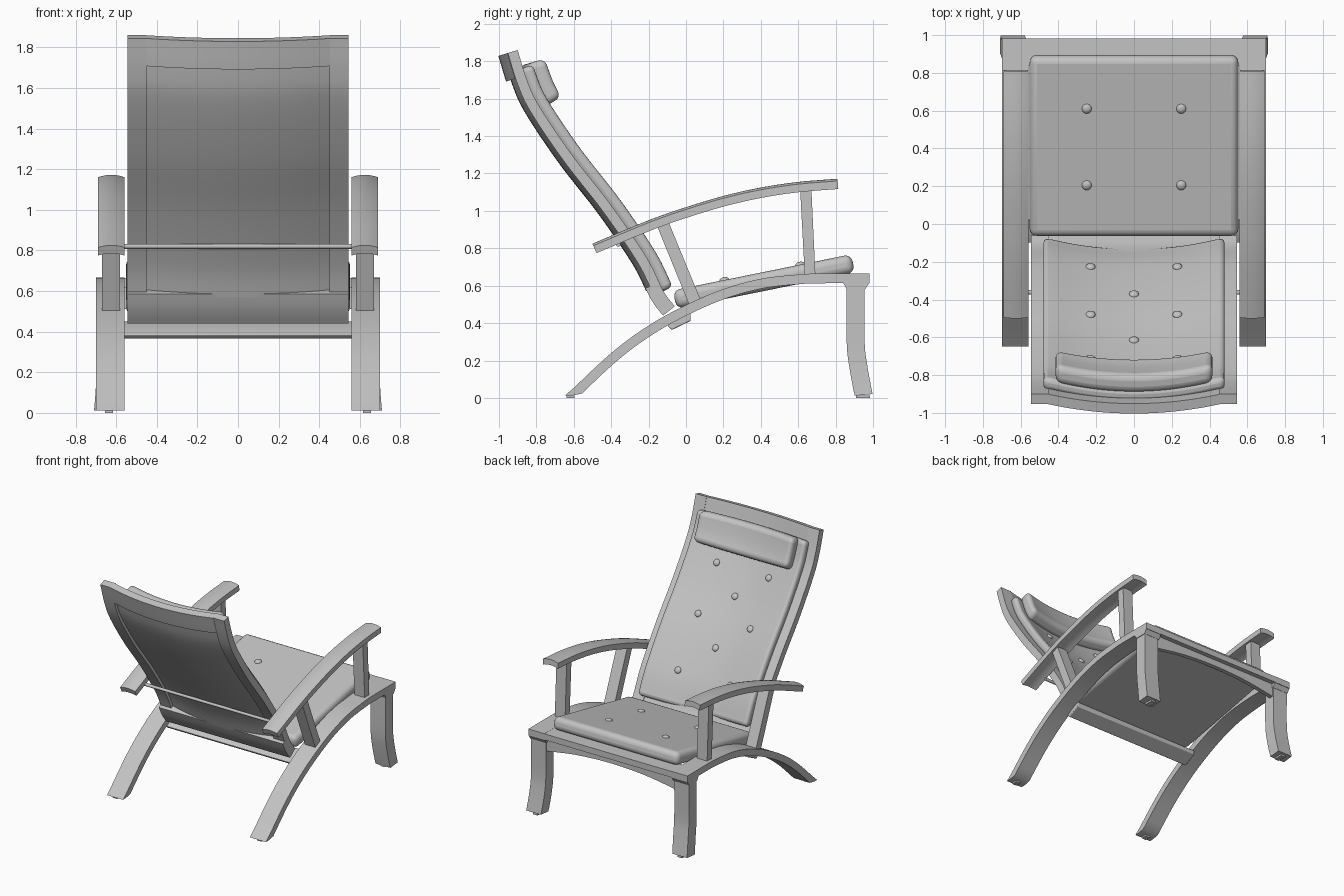
import bpy, bmesh, math
from mathutils import Vector

cube = bpy.data.objects.get("Cube")
if cube:
    bpy.data.objects.remove(cube)

grey = bpy.data.materials.new("plain grey")
grey.use_nodes = True
COLOUR = (0.55, 0.55, 0.55, 1)
grey.diffuse_color = COLOUR
grey.node_tree.nodes["Principled BSDF"].inputs["Base Color"].default_value = COLOUR


def spline(points, steps=12):
    """Smooth path through (y, z) points."""
    p = [Vector(q) for q in points]
    p = [2 * p[0] - p[1]] + p + [2 * p[-1] - p[-2]]
    out = []
    for a, b, c, d in zip(p, p[1:], p[2:], p[3:]):
        for i in range(steps):
            t = i / steps
            out.append(0.5 * (2 * b + (c - a) * t + (2 * a - 5 * b + 4 * c - d) * t * t
                              + (3 * b - a - 3 * c + d) * t ** 3))
    return out + [p[-2]]


def at(path, v):
    """Point and normal at fraction v of a path."""
    f = min(max(v, 0), 1) * (len(path) - 1)
    i = min(int(f), len(path) - 2)
    lo, hi = path[max(i - 1, 0)], path[min(i + 2, len(path) - 1)]
    d = (hi - lo).normalized()
    return path[i].lerp(path[i + 1], f - i), Vector((-d.y, d.x))


def find(path, axis, value):
    i = min(range(len(path)), key=lambda k: abs(path[k][axis] - value))
    return i / (len(path) - 1)


def finish(name, bm, bevel=0.0, segments=2):
    bmesh.ops.recalc_face_normals(bm, faces=bm.faces)
    mesh = bpy.data.meshes.new(name)
    bm.to_mesh(mesh)
    bm.free()
    mesh.materials.append(grey)
    ob = bpy.data.objects.new(name, mesh)
    bpy.context.collection.objects.link(ob)
    bpy.ops.object.select_all(action="DESELECT")
    bpy.context.view_layer.objects.active = ob
    ob.select_set(True)
    if bevel:
        m = ob.modifiers.new("rounded edges", "BEVEL")
        m.width, m.segments, m.limit_method = bevel, segments, "ANGLE"
        m.angle_limit = math.radians(45)
    bpy.ops.object.shade_smooth_by_angle(angle=math.radians(35))
    return ob


def strip(name, path, xs, ns, vs=(0, 1), bow=None, nx=1, nv=20, bevel=0.0, segments=2):
    """Solid that follows a path, between two x values and two normal offsets."""
    bm = bmesh.new()
    bmesh.ops.create_grid(bm, x_segments=nx, y_segments=nv, size=0.5)
    new = bmesh.ops.extrude_face_region(bm, geom=bm.faces[:])["geom"]
    for v in new:
        if isinstance(v, bmesh.types.BMVert):
            v.co.z = 1
    for v in bm.verts:
        x = xs[0] + (xs[1] - xs[0]) * (v.co.x + 0.5)
        p, n = at(path, vs[0] + (vs[1] - vs[0]) * (v.co.y + 0.5))
        p = p + n * (ns[0] + (ns[1] - ns[0]) * v.co.z + (bow(x) if bow else 0))
        v.co = (x, p.x, max(p.y, 0.012))
    return finish(name, bm, bevel, segments)


def prism(name, outline, x0, x1, bevel=0.0):
    """Side outline of (y, z) points pushed through from x0 to x1."""
    bm = bmesh.new()
    face = bm.faces.new([bm.verts.new((x0, y, z)) for y, z in outline])
    new = bmesh.ops.extrude_face_region(bm, geom=[face])["geom"]
    bmesh.ops.translate(bm, vec=(x1 - x0, 0, 0),
                        verts=[v for v in new if isinstance(v, bmesh.types.BMVert)])
    return finish(name, bm, bevel)


def block(name, x, y, z):
    return prism(name, [(y[0], z[0]), (y[1], z[0]), (y[1], z[1]), (y[0], z[1])], *x)


def button(name, place, normal):
    bm = bmesh.new()
    bmesh.ops.create_uvsphere(bm, u_segments=16, v_segments=8, radius=0.026)
    bmesh.ops.scale(bm, vec=(1, 1, 0.6), verts=bm.verts)
    ob = finish(name, bm)
    ob.location = place
    ob.rotation_euler = normal.to_track_quat("Z", "Y").to_euler()


# Paths seen from the side
rail_path = spline([(-0.648, 0.008), (-0.4, 0.24), (-0.2, 0.387), (0, 0.497), (0.2, 0.582),
                    (0.4, 0.637), (0.6, 0.66), (0.72, 0.665), (0.982, 0.665)])
arm_path = spline([(-0.5, 0.825), (-0.2, 0.95), (0, 1.02), (0.2, 1.08), (0.4, 1.125),
                   (0.6, 1.155), (0.81, 1.172)])
leg_path = spline([(0.907, 0.59), (0.907, 0.3), (0.922, 0.165), (0.95, 0.012)])
back_path = spline([(-0.06, 0.49), (-0.12, 0.57), (-0.21, 0.75), (-0.4, 1.03), (-0.61, 1.3),
                    (-0.785, 1.56), (-0.85, 1.7), (-0.9, 1.86)])


# Legs, rails, arms and posts on both sides
for side, s in (("left", 1), ("right", -1)):
    wide = (s * 0.558, s * 0.7)
    strip(side + "_rear_leg_and_seat_rail", rail_path, wide, (-0.052, 0), nv=36)
    leg = strip(side + "_front_leg", leg_path, (s * 0.565, s * 0.695), (-0.048, 0.048), nv=14)
    for v in leg.data.vertices:
        v.co.x += s * 0.015 * max(0, 1 - v.co.z / 0.3) ** 2
    prism(side + "_leg_cap", [(0.86, 0.58), (0.957, 0.58), (0.98, 0.616), (0.84, 0.616)],
          s * 0.558, s * 0.7)
    block(side + "_front_glide", (s * 0.615, s * 0.655), (0.91, 0.985), (0, 0.014))
    block(side + "_rear_glide", (s * 0.615, s * 0.655), (-0.64, -0.595), (0, 0.014))
    strip(side + "_armrest", arm_path, (s * 0.558, s * 0.69), (-0.043, 0), nx=8, nv=28,
          bow=lambda x: -0.012 * ((abs(x) - 0.624) / 0.066) ** 2)
    prism(side + "_front_arm_post", [(0.61, 1.12), (0.67, 1.125), (0.692, 0.655), (0.635, 0.655)],
          s * 0.58, s * 0.67)
    prism(side + "_rear_arm_post", [(-0.155, 0.92), (-0.095, 0.945), (0.08, 0.52), (0.02, 0.49)],
          s * 0.58, s * 0.67)

# Cross rails
block("front_rail", (-0.7, 0.7), (0.84, 0.982), (0.616, 0.664))
prism("rear_cross_rail", [(-0.1, 0.385), (-0.075, 0.364), (0.025, 0.412), (0.025, 0.45), (-0.02, 0.44)],
      -0.57, 0.57, 0.005)
arch = spline([(-0.57, 0.51), (-0.3, 0.55), (0, 0.565), (0.3, 0.55), (0.57, 0.51)], 6)
bm = bmesh.new()
front = bm.faces.new([bm.verts.new((p.x, 0.945, p.y)) for p in arch]
                     + [bm.verts.new((x, 0.945, 0.62)) for x in (0.57, -0.57)])
pushed = bmesh.ops.extrude_face_region(bm, geom=[front])["geom"]
bmesh.ops.translate(bm, vec=(0, -0.035, 0), verts=[v for v in pushed if isinstance(v, bmesh.types.BMVert)])
finish("front_apron", bm)


# Reclined back: everything follows one path and bows between the stiles
def hollow(x, depth=0.053):
    return depth * max(0, 1 - (x / 0.46) ** 2)


def deep_hollow(x):
    return hollow(x, 0.066)


def span(z0, z1):
    return find(back_path, 1, z0), find(back_path, 1, z1)


for side, s in (("left", 1), ("right", -1)):
    strip(side + "_back_stile", back_path, (s * 0.45, s * 0.545), (0, 0.055), span(0.49, 1.86), nv=34)
strip("back_top_rail", back_path, (-0.452, 0.452), (0, 0.055), span(1.72, 1.86), hollow, 24, 6)
strip("back_bottom_rail", back_path, (-0.545, 0.545), (0.005, 0.08), span(0.49, 0.615), nv=4)
strip("back_panel", back_path, (-0.45, 0.45), (0.005, 0.03), span(0.61, 1.73), hollow, 20, 28)
strip("back_cushion", back_path, (-0.48, 0.48), (-0.06, 0.008), span(0.575, 1.76), deep_hollow, 20, 28,
      0.025, 3)
strip("head_pillow", back_path, (-0.415, 0.415), (-0.147, -0.045), span(1.55, 1.775), deep_hollow, 20, 6,
      0.035, 4)

for i, (x, y) in enumerate([(-0.23, -0.235), (0.23, -0.235), (0, -0.365), (-0.23, -0.487),
                            (0.23, -0.487), (0, -0.608), (-0.23, -0.715), (0.23, -0.715)]):
    p, n = at(back_path, find(back_path, 0, y))
    p = p + n * (deep_hollow(x) - 0.06)
    button("back_button_%d" % i, (x, p.x, p.y), Vector((0, -n.x, -n.y)))

# Rod that holds the back
bm = bmesh.new()
bmesh.ops.create_cone(bm, cap_ends=True, segments=12, radius1=0.012, radius2=0.012, depth=1.13)
rod = finish("back_support_rod", bm)
rod.location = (0, -0.362, 0.82)
rod.rotation_euler.y = math.pi / 2

# Seat cushion
seat_path = [Vector((-0.07, 0.575)), Vector((0.883, 0.768))]
strip("seat_cushion", seat_path, (-0.552, 0.552), (-0.1, 0), nv=1, bevel=0.038, segments=4)
for i, (x, y) in enumerate([(sx * 0.25, y) for sx in (-1, 1) for y in (0.205, 0.61)]):
    p, n = at(seat_path, (y + 0.07) / 0.953)
    button("seat_button_%d" % i, (x, p.x, p.y), Vector((0, n.x, n.y)))
